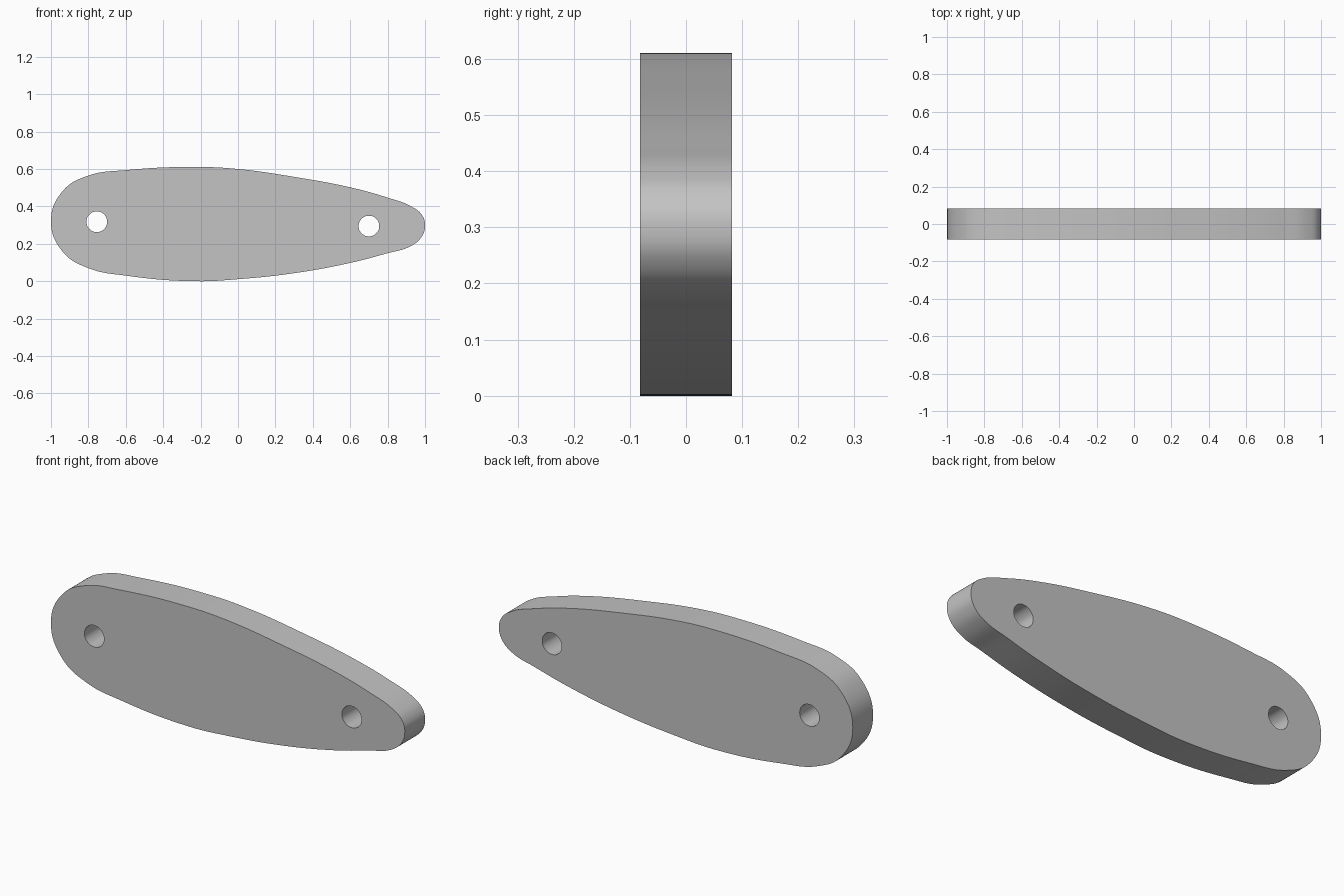
import bpy, bmesh, math

cube = bpy.data.objects.get("Cube")
if cube:
    bpy.data.objects.remove(cube, do_unlink=True)

THICKNESS = 0.164

# Single grey finish
grey = bpy.data.materials.new("plain grey")
grey.use_nodes = True
colour = (0.55, 0.55, 0.55, 1)
grey.diffuse_color = colour
grey.node_tree.nodes["Principled BSDF"].inputs["Base Color"].default_value = colour


def add_loop(curve, points, resolution):
    """Closed smooth outline through the given points."""
    spline = curve.splines.new("BEZIER")
    spline.bezier_points.add(len(points) - 1)
    for bp, (x, z) in zip(spline.bezier_points, points):
        bp.co = (x, z, 0)
        bp.handle_left_type = bp.handle_right_type = "AUTO"
    spline.use_cyclic_u = True
    spline.resolution_u = resolution


def circle(cx, cz, r, count=8):
    angles = [math.tau * i / count for i in range(count)]
    return [(cx + r * math.cos(a), cz + r * math.sin(a)) for a in angles]


# Tapered plate profile, clockwise from the broad end
outline = [
    (-1, 0.32), (-0.935, 0.485), (-0.8, 0.565), (-0.6, 0.594), (-0.22, 0.611),
    (0, 0.6), (0.3, 0.558), (0.6, 0.502), (0.8, 0.447), (0.93, 0.398),
    (0.985, 0.352), (1, 0.295), (0.98, 0.235), (0.92, 0.186), (0.8, 0.15),
    (0.6, 0.098), (0.3, 0.043), (0, 0.011), (-0.22, 0), (-0.6, 0.03),
    (-0.8, 0.07), (-0.935, 0.155),
]
curve = bpy.data.curves.new("link_plate", "CURVE")
curve.dimensions = "2D"
curve.fill_mode = "BOTH"
curve.extrude = THICKNESS / 2
add_loop(curve, outline, 8)

# Pin holes at both ends
for cx, cz in ((-0.755, 0.318), (0.7, 0.295)):
    add_loop(curve, circle(cx, cz, 0.055), 6)

plate = bpy.data.objects.new("link_plate", curve)
bpy.context.collection.objects.link(plate)
plate.rotation_euler.x = math.pi / 2

# Turn the profile into a welded mesh
for ob in bpy.context.selected_objects:
    ob.select_set(False)
plate.select_set(True)
bpy.context.view_layer.objects.active = plate
bpy.ops.object.convert(target="MESH")
plate = bpy.context.view_layer.objects.active
bpy.ops.object.transform_apply(location=False, rotation=True, scale=False)

bm = bmesh.new()
bm.from_mesh(plate.data)
bmesh.ops.remove_doubles(bm, verts=bm.verts, dist=0.0002)
bmesh.ops.recalc_face_normals(bm, faces=bm.faces)
bm.to_mesh(plate.data)
bm.free()

plate.data.materials.clear()
plate.data.materials.append(grey)
bpy.ops.object.shade_smooth_by_angle(angle=math.radians(35))
